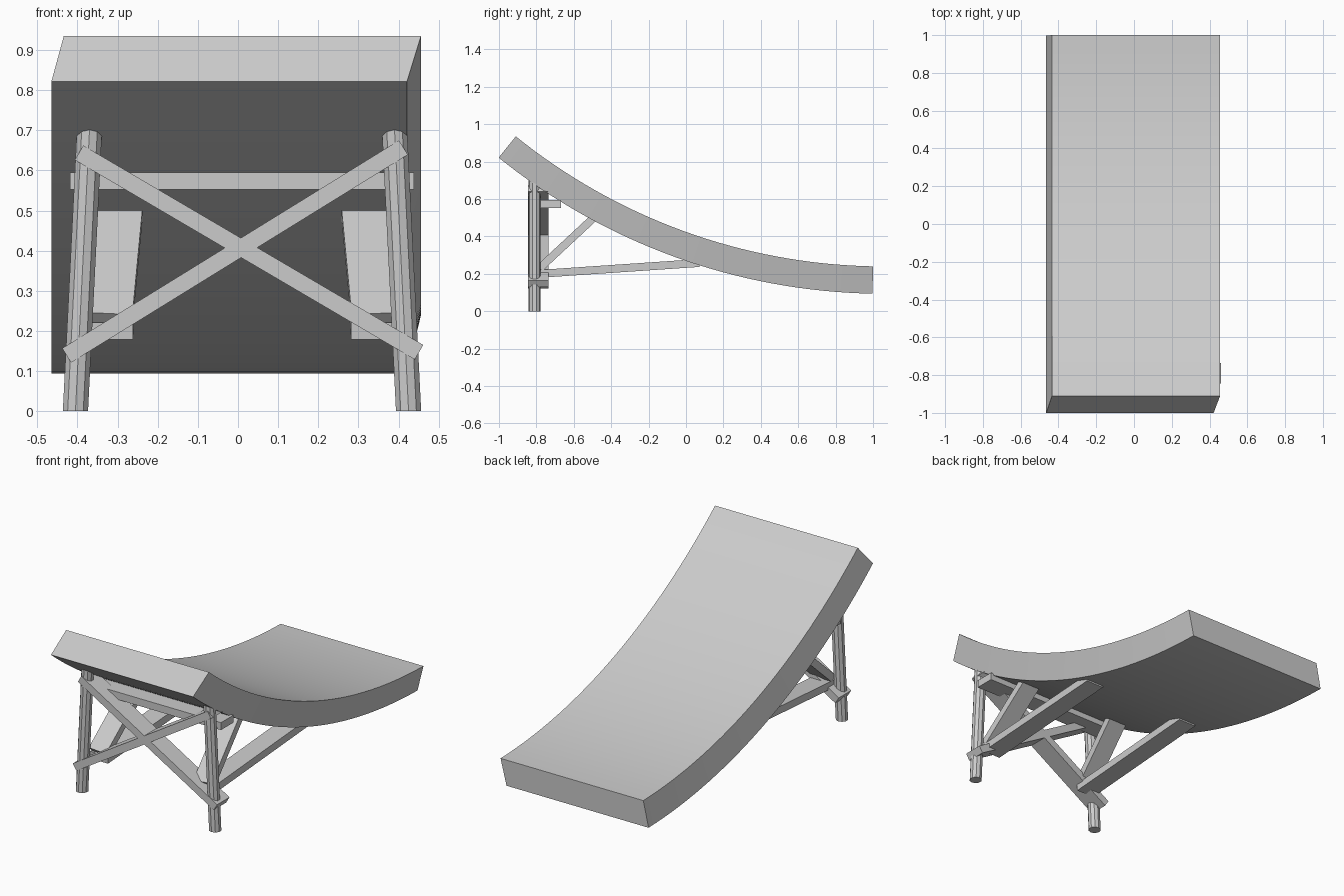
import bpy, bmesh, math
from mathutils import Vector, Matrix

if "Cube" in bpy.data.objects:
    bpy.data.objects.remove(bpy.data.objects["Cube"])

CX = 0.01  # symmetry plane of the frame


def add_object(name, bm):
    bmesh.ops.recalc_face_normals(bm, faces=bm.faces)
    mesh = bpy.data.meshes.new(name)
    bm.to_mesh(mesh)
    bm.free()
    obj = bpy.data.objects.new(name, mesh)
    bpy.context.collection.objects.link(obj)
    return obj


def frame(a, b, hint):
    """Matrix with local z along a-b and local x close to hint, at the midpoint."""
    z = (b - a).normalized()
    y = z.cross(hint).normalized()
    x = y.cross(z)
    rot = Matrix((x, y, z)).transposed().to_4x4()
    return Matrix.Translation((a + b) / 2) @ rot


def plank(name, a, b, hint, width=0.11, thick=0.042):
    a, b = Vector(a), Vector(b)
    bm = bmesh.new()
    size = Matrix.Diagonal((width, thick, (b - a).length, 1))
    bmesh.ops.create_cube(bm, size=1, matrix=frame(a, b, Vector(hint)) @ size)
    return add_object(name, bm)


def leg(name, side):
    bm = bmesh.new()
    bmesh.ops.create_cone(bm, cap_ends=True, segments=10, radius1=0.033,
                          radius2=0.033, depth=0.72)
    # lean inwards while keeping the foot flat on the ground
    for v in bm.verts:
        t = (v.co.z + 0.36) / 0.72
        v.co += Vector((CX + side * (0.415 - 0.036 * t), -0.81, 0.36))
    return add_object(name, bm)


# curved lounging slab: two concentric arcs, leaning slightly sideways
p0, p1 = Vector((-0.91, 0.935)), Vector((1.0, 0.24))
sag, thickness, steps = 0.169, 0.146, 32
chord = p1 - p0
radius = chord.length ** 2 / (8 * sag) + sag / 2
up = Vector((-chord.y, chord.x)).normalized()
centre = (p0 + p1) / 2 + up * (radius - sag)
a0 = math.atan2(p0.y - centre.y, p0.x - centre.x)
a1 = math.atan2(p1.y - centre.y, p1.x - centre.x)
bm = bmesh.new()
rings = []
for i in range(steps + 1):
    a = a0 + (a1 - a0) * i / steps
    ring = []
    for x, r in ((-0.434, 0), (0.456, 0), (0.421, thickness), (-0.465, thickness)):
        ring.append(bm.verts.new((x, centre.x + (radius + r) * math.cos(a),
                                  centre.y + (radius + r) * math.sin(a))))
    rings.append(ring)
for r, s in zip(rings, rings[1:]):
    for k in range(4):
        bm.faces.new((r[k], r[(k + 1) % 4], s[(k + 1) % 4], s[k]))
bm.faces.new(rings[0])
bm.faces.new(rings[-1])
slab = add_object("lounger_slab", bm)
bpy.context.view_layer.objects.active = slab
slab.select_set(True)
bpy.ops.object.shade_smooth_by_angle(angle=math.radians(30))

# crossed planks between the legs, and the bar behind them
depth_axis, side_axis = (0, 1, 0), (1, 0, 0)
plank("cross_brace_rising", (-0.427, -0.79, 0.139), (0.412, -0.79, 0.657), depth_axis)
plank("cross_brace_falling", (-0.396, -0.79, 0.644), (0.451, -0.79, 0.147), depth_axis)
plank("cross_bar", (-0.418, -0.722, 0.574), (0.438, -0.722, 0.574), depth_axis)

# legs with their low and steep braces up to the slab
for label, s in (("left", -1), ("right", 1)):
    leg(label + "_leg", s)
    plank(label + "_low_brace", (CX + s * 0.327, -0.785, 0.2),
          (CX + s * 0.322, 0.07, 0.258), side_axis)
    plank(label + "_steep_brace", (CX + s * 0.328, -0.785, 0.228),
          (CX + s * 0.301, -0.48, 0.512), side_axis)
